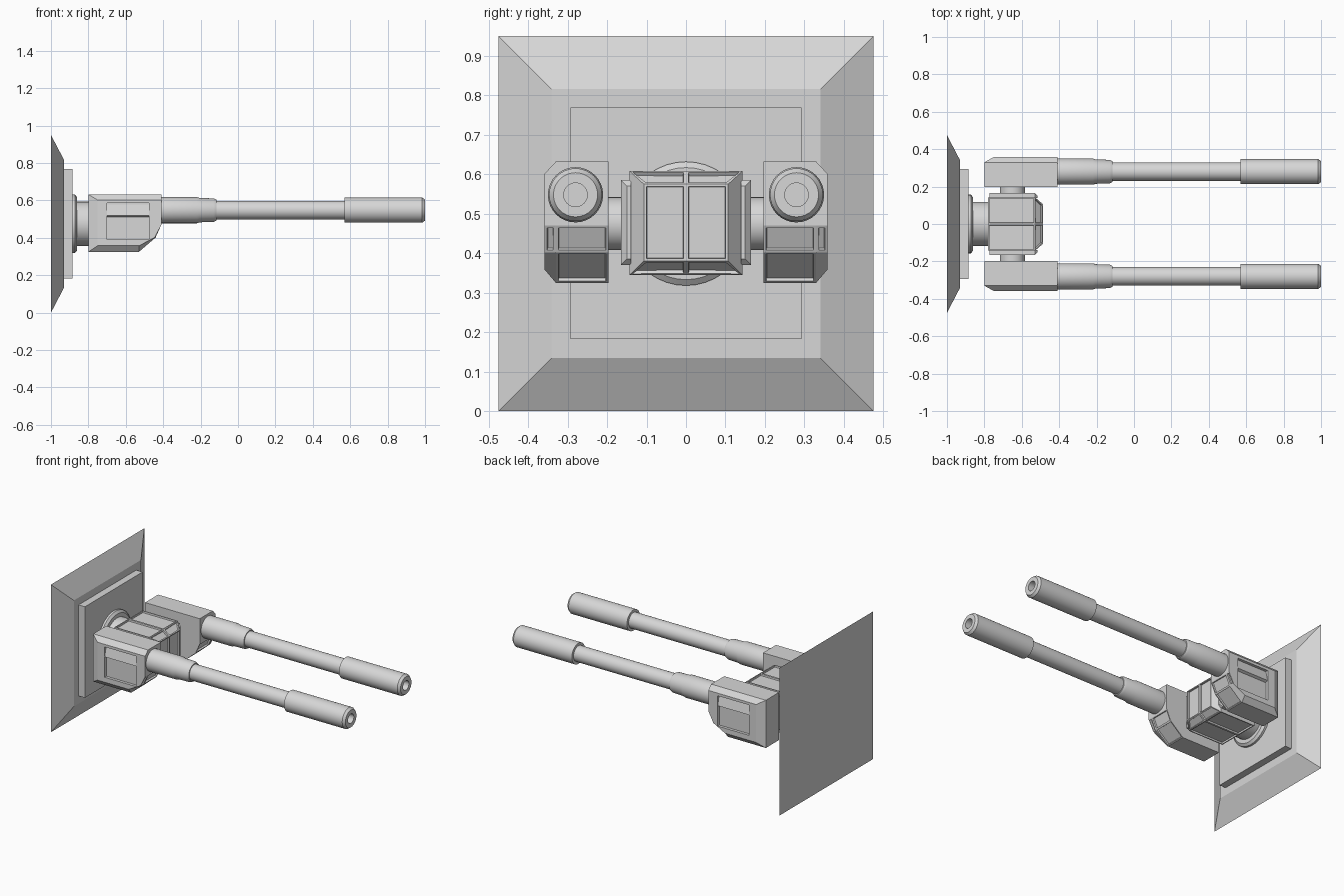
import bpy, bmesh, math

if "Cube" in bpy.data.objects:
    bpy.data.objects.remove(bpy.data.objects["Cube"])

grey = bpy.data.materials.new("light_grey")
grey.diffuse_color = (0.68, 0.68, 0.68, 1)
grey.use_nodes = True
grey.node_tree.nodes["Principled BSDF"].inputs["Base Color"].default_value = grey.diffuse_color


def loft(name, loops, mirror=False, smooth=False, panel_rule=None, open_middle=False):
    """Skin a list of equal-length point loops and cap both ends.
    Faces passing panel_rule(face) get a recessed panel."""
    bm = bmesh.new()
    rows = [[bm.verts.new(p) for p in loop] for loop in loops]
    n = len(rows[0])
    for a, b in zip(rows, rows[1:]):
        for i in range(n):
            j = (i + 1) % n
            bm.faces.new((a[i], a[j], b[j], b[i]))
    bm.faces.new(rows[0])
    bm.faces.new(rows[-1])
    bmesh.ops.recalc_face_normals(bm, faces=bm.faces[:])
    if open_middle:
        middle = [f for f in bm.faces if all(abs(v.co.y) < 1e-5 for v in f.verts)]
        bmesh.ops.delete(bm, geom=middle, context='FACES')
    if panel_rule:
        bm.normal_update()
        panels = [f for f in bm.faces if panel_rule(f)]
        bmesh.ops.inset_individual(bm, faces=panels, thickness=0.009, depth=0)
        bmesh.ops.inset_individual(bm, faces=panels, thickness=0.002, depth=-0.01)
    me = bpy.data.meshes.new(name)
    bm.to_mesh(me)
    bm.free()
    me.materials.append(grey)
    ob = bpy.data.objects.new(name, me)
    bpy.context.collection.objects.link(ob)
    if smooth:
        bpy.ops.object.select_all(action='DESELECT')
        ob.select_set(True)
        bpy.context.view_layer.objects.active = ob
        bpy.ops.object.shade_smooth_by_angle(angle=math.radians(30))
    if mirror:
        add_mirror(ob)
    return ob


def add_mirror(ob):
    m = ob.modifiers.new("mirror", 'MIRROR')
    m.use_axis = (False, True, False)


def rect_x(x, y0, y1, z0, z1):
    return [(x, y0, z0), (x, y1, z0), (x, y1, z1), (x, y0, z1)]


def ring_x(x, r, cy, cz, n=32):
    return [(x, cy + r * math.cos(2 * math.pi * i / n),
             cz + r * math.sin(2 * math.pi * i / n)) for i in range(n)]


def ring_y(y, r, cx, cz, n=32):
    return [(cx + r * math.cos(2 * math.pi * i / n), y,
             cz + r * math.sin(2 * math.pi * i / n)) for i in range(n)]


C = 0.475  # height of the mount axis

# wall plate with sloped rim, and raised panel on it
loft("wall_plate", [rect_x(-1, -0.475, 0.475, 0, 0.95),
                    rect_x(-0.93, -0.341, 0.341, 0.134, 0.816)])
loft("raised_panel", [rect_x(-0.935, -0.293, 0.293, 0.183, 0.769),
                      rect_x(-0.885, -0.293, 0.293, 0.183, 0.769)])

# swivel flange and neck
loft("swivel_neck", [ring_x(x, r, 0, C, 40) for x, r in
     [(-0.89, 0.157), (-0.872, 0.157), (-0.86, 0.142), (-0.86, 0.118), (-0.77, 0.118)]],
     smooth=True)

# central housing: half built, mirrored, recessed panels on top, bottom and front
loft("central_housing", [rect_x(-0.78, 0, 0.143, 0.345, 0.608),
                         rect_x(-0.53, 0, 0.143, 0.345, 0.608),
                         rect_x(-0.487, 0, 0.107, 0.38, 0.575)],
     mirror=True, open_middle=True,
     panel_rule=lambda f: abs(f.normal.y) < 0.3 and f.normal.x > -0.5)
loft("housing_side_plate", [rect_x(-0.772, 0.14, 0.165, 0.37, 0.585),
                            rect_x(-0.53, 0.14, 0.165, 0.37, 0.585),
                            rect_x(-0.515, 0.14, 0.15, 0.385, 0.57)], mirror=True)

# cross axle between housing and gun pods
loft("axle", [ring_y(0.16, 0.067, -0.65, C), ring_y(0.205, 0.067, -0.65, C)],
     mirror=True, smooth=True)

# gun pods: side profile lofted outward, with chamfered outer face
outline = [(-0.8, 0.632), (-0.41, 0.632), (-0.41, 0.47),
           (-0.44, 0.402), (-0.53, 0.325), (-0.8, 0.325)]
outer = [(-0.75, 0.602), (-0.41, 0.602), (-0.41, 0.47),
         (-0.445, 0.402), (-0.528, 0.358), (-0.75, 0.358)]
pod = loft("gun_pod", [[(x, 0.197, z) for x, z in outline],
                       [(x, 0.33, z) for x, z in outline],
                       [(x, 0.358, z) for x, z in outer]],
           panel_rule=lambda f: abs(f.normal.y) < 0.1 and f.normal.x > 0.3
           and f.normal.z < -0.2)

# recess in the outer face of each pod, with a sloped block in its upper half
cutter = loft("pod_recess_cutter", [rect_x(-0.70, 0.34, 0.4, 0.39, 0.585),
                                    rect_x(-0.475, 0.34, 0.4, 0.39, 0.585)])
cutter.hide_render = True
cutter.hide_viewport = True
cut = pod.modifiers.new("recess", 'BOOLEAN')
cut.operation = 'DIFFERENCE'
cut.solver = 'EXACT'
cut.object = cutter
add_mirror(pod)
wedge = [(0.335, 0.58), (0.342, 0.578), (0.356, 0.52), (0.335, 0.51)]
loft("pod_recess_block", [[(x, y, z) for y, z in wedge] for x in (-0.70, -0.475)],
     mirror=True)

# barrels: sleeve, tube, muzzle and bore as one turned profile
barrel = [(-0.43, 0.07), (-0.22, 0.07), (-0.205, 0.065), (-0.13, 0.063), (-0.115, 0.056),
          (-0.115, 0.05), (0.57, 0.05), (0.57, 0.067), (0.985, 0.067), (1.0, 0.056),
          (1.0, 0.03), (0.94, 0.03)]
loft("barrel", [ring_x(x, r, 0.28, 0.548) for x, r in barrel], mirror=True, smooth=True)
